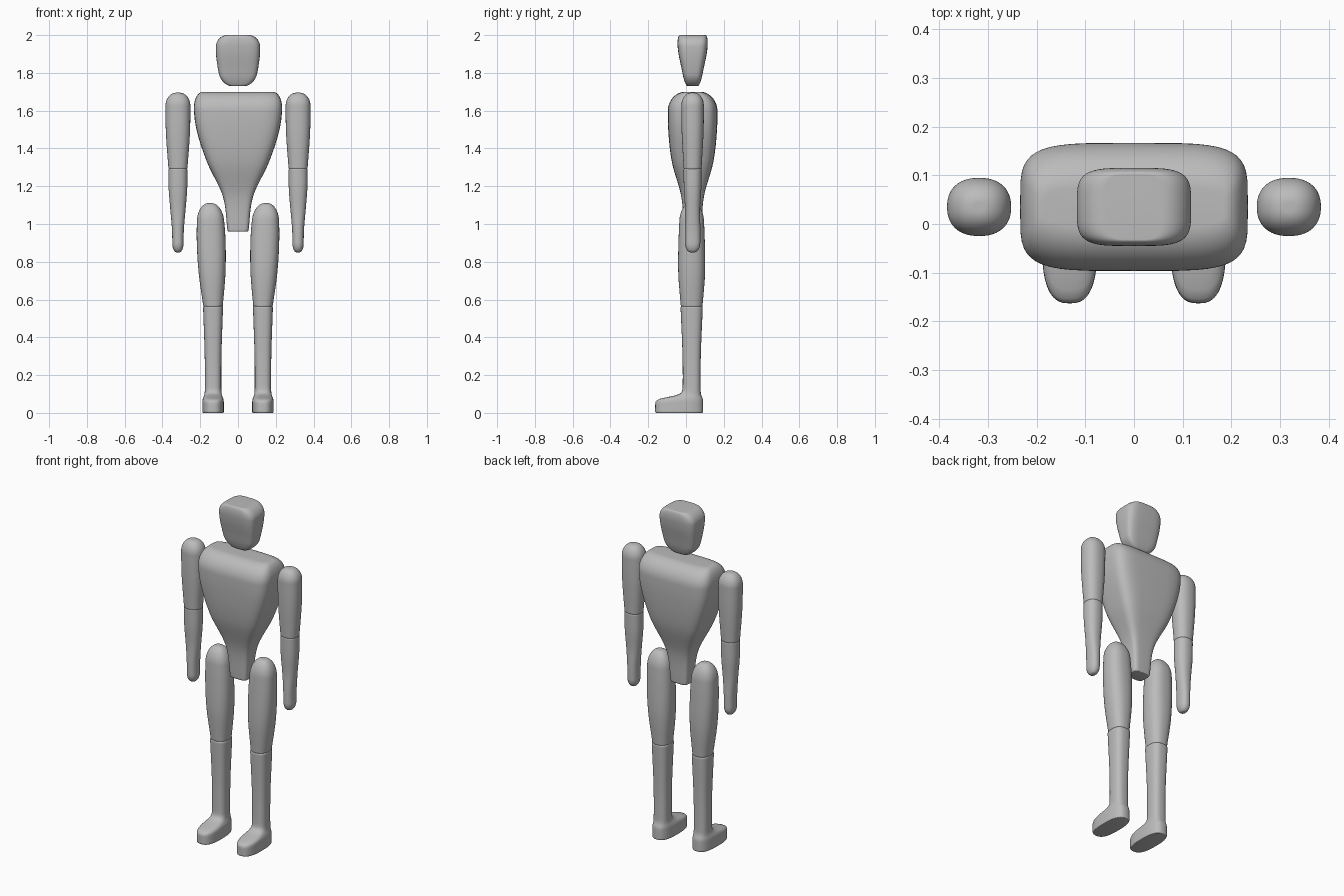
import bpy, bmesh, math

cube = bpy.data.objects.get("Cube")
if cube:
    bpy.data.objects.remove(cube, do_unlink=True)

COLOUR = (0.5, 0.5, 0.5, 1)
grey = bpy.data.materials.new("plain grey")
grey.use_nodes = True
grey.diffuse_color = COLOUR
grey.node_tree.nodes["Principled BSDF"].inputs["Base Color"].default_value = COLOUR

SEGMENTS = 48
RINGS = 80
SEAM = (0.01, 0.1, 0.1)  # slight rounding: height, then share of width and depth lost


def spline(values, t):
    """Smooth curve through evenly spaced values, for t from start to end."""
    first = values[0] * 2 - values[1]
    last = values[-1] * 2 - values[-2]
    padded = [first, *values, last]
    position = t * (len(values) - 1)
    i = min(int(position), len(values) - 2)
    u = position - i
    a, b, c, d = padded[i:i + 4]
    return b + u * (c - a + u * (2 * a - 5 * b + 4 * c - d + u * (3 * (b - c) + d - a))) / 2


def rounding(distance, height, loss):
    """Quarter-ellipse shrinkage close to an end."""
    t = max(0, 1 - distance / height)
    return 1 - loss * (1 - math.sqrt(1 - t * t))


def bend(value, power):
    return math.copysign(abs(value) ** (2 / power), value)


def foot_blend(z):
    """Full in the sole, fading out quickly at the ankle."""
    return 1 / (1 + (z / 0.085) ** 12)


def body_part(name, low, high, widths, depths, power, bottom=SEAM, top=SEAM,
              x=(0, 0), y=0.035, toe=0, flare=0, mirror=False):
    """Stack rounded-box rings from low to high; widths and depths are half sizes."""
    bm = bmesh.new()
    loops = []
    for r in range(RINGS + 1):
        t = (1 - math.cos(math.pi * r / RINGS)) / 2
        z = low + (high - low) * t
        size = []
        for axis, values in enumerate((widths, depths), start=1):
            size.append(spline(values, t)
                        * rounding(z - low, bottom[0], bottom[axis])
                        * rounding(high - z, top[0], top[axis]))
        blend = foot_blend(z)
        half_width = size[0] + flare * blend
        front = y - size[1] - toe * blend
        back = y + size[1] + flare * blend
        loop = []
        for s in range(SEGMENTS):
            angle = math.tau * s / SEGMENTS
            loop.append(bm.verts.new((
                spline(x, t) + half_width * bend(math.cos(angle), power),
                (front + back) / 2 + (back - front) / 2 * bend(math.sin(angle), power),
                z)))
        loops.append(loop)
    for lower, upper in zip(loops, loops[1:]):
        for s in range(SEGMENTS):
            n = (s + 1) % SEGMENTS
            bm.faces.new((lower[s], lower[n], upper[n], upper[s]))
    bm.faces.new(reversed(loops[0]))
    bm.faces.new(loops[-1])

    mesh = bpy.data.meshes.new(name)
    bm.to_mesh(mesh)
    bm.free()
    mesh.materials.append(grey)
    part = bpy.data.objects.new(name, mesh)
    bpy.context.collection.objects.link(part)
    if mirror:
        part.modifiers.new("other side", 'MIRROR')
    bpy.ops.object.select_all(action='DESELECT')
    part.select_set(True)
    bpy.context.view_layer.objects.active = part
    bpy.ops.object.shade_smooth_by_angle(angle=math.radians(50))


# Wedge-shaped head with softened crown and chin
body_part("head", 1.73, 2,
          widths=(0.085, 0.106, 0.117, 0.115),
          depths=(0.04, 0.058, 0.076, 0.084),
          power=4.2, bottom=(0.06, 0.6, 0.3), top=(0.06, 0.5, 0.2))

# Broad chest tapering to a narrow pelvis
body_part("torso", 0.96, 1.7,
          widths=(0.055, 0.08, 0.165, 0.223, 0.24),
          depths=(0.045, 0.06, 0.11, 0.13, 0.13),
          power=4.5, top=(0.1, 0.23, 0.7))

# Arms, meeting at the elbow
arm_x = (0.318, 0.318)
body_part("upper_arm", 1.29, 1.695,
          widths=(0.05, 0.064, 0.066),
          depths=(0.047, 0.058, 0.06),
          power=2.3, top=(0.07, 0.85, 0.85), x=arm_x, mirror=True)
body_part("forearm_and_hand", 0.85, 1.295,
          widths=(0.03, 0.031, 0.04, 0.049, 0.05),
          depths=(0.04, 0.041, 0.04, 0.046, 0.048),
          power=2.3, bottom=(0.05, 0.75, 0.75), x=arm_x, mirror=True)

# Legs, meeting at the knee
knee_x = 0.132
body_part("thigh", 0.56, 1.11,
          widths=(0.051, 0.071, 0.076, 0.066),
          depths=(0.057, 0.071, 0.069, 0.06),
          power=2.4, top=(0.09, 0.85, 0.85), x=(knee_x, 0.148), y=0.03, mirror=True)
body_part("shin_and_foot", 0, 0.565,
          widths=(0.044, 0.044, 0.053),
          depths=(0.048, 0.048, 0.059),
          power=2.7, x=(knee_x, knee_x), y=0.03, toe=0.145, flare=0.013, mirror=True)
